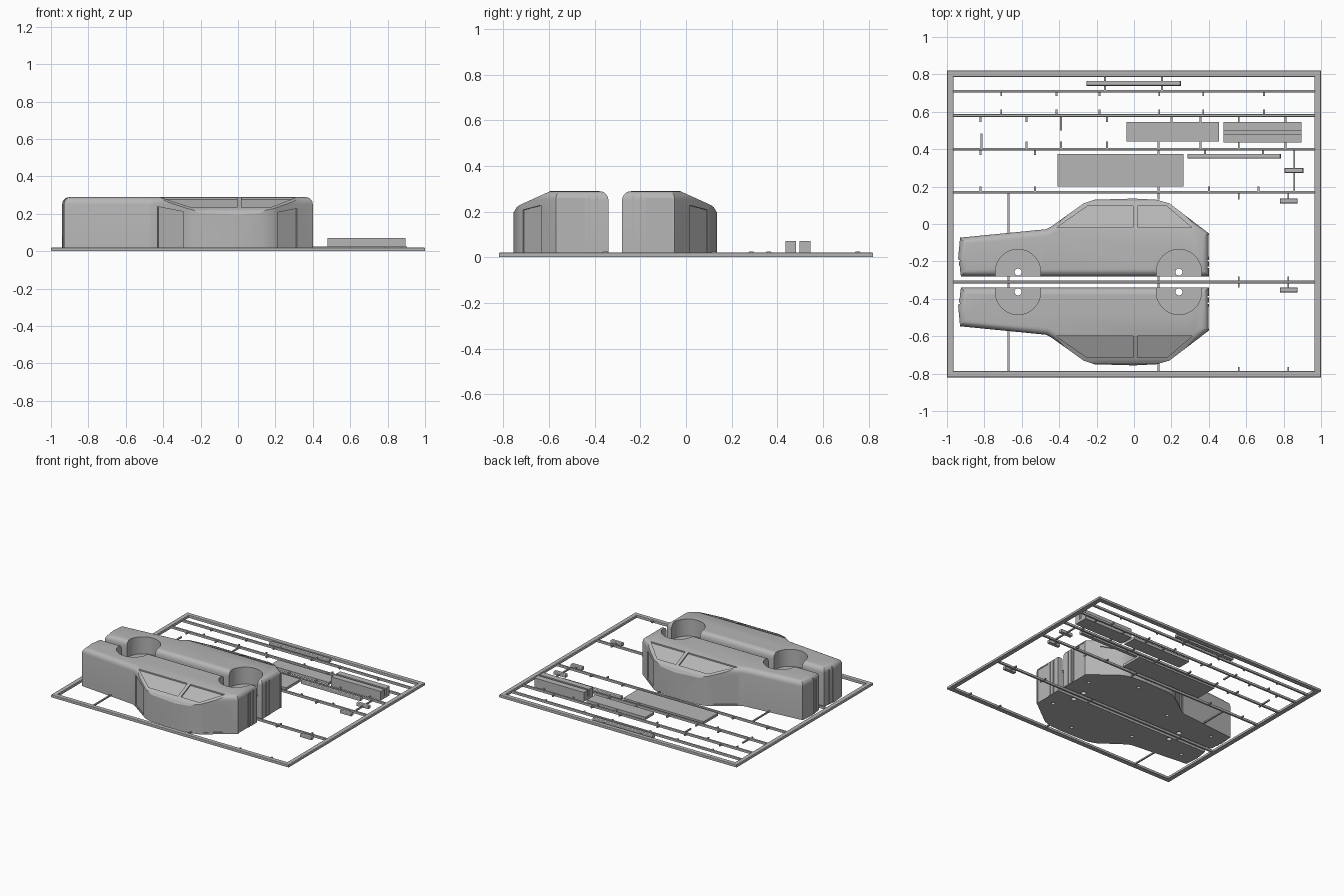
import bpy, bmesh, math
from mathutils import Vector

cube = bpy.data.objects.get("Cube")
if cube:
    bpy.data.objects.remove(cube)

grey = bpy.data.materials.new("kit_grey")
grey.use_nodes = True
grey.diffuse_color = (0.47, 0.47, 0.47, 1)
grey.node_tree.nodes["Principled BSDF"].inputs["Base Color"].default_value = (0.47, 0.47, 0.47, 1)


def finish(name, bm):
    bmesh.ops.recalc_face_normals(bm, faces=bm.faces)
    mesh = bpy.data.meshes.new(name)
    bm.to_mesh(mesh)
    bm.free()
    mesh.materials.append(grey)
    ob = bpy.data.objects.new(name, mesh)
    bpy.context.collection.objects.link(ob)
    return ob


def prism(name, pts, vec, top_bevel=0):
    """Polygon of 3D points pushed along a vector."""
    bm = bmesh.new()
    face = bm.faces.new([bm.verts.new(p) for p in pts])
    res = bmesh.ops.extrude_face_region(bm, geom=[face])["geom"]
    bmesh.ops.translate(bm, vec=vec, verts=[v for v in res if isinstance(v, bmesh.types.BMVert)])
    if top_bevel:
        rim = [e for e in res if isinstance(e, bmesh.types.BMEdge)]
        bmesh.ops.bevel(bm, geom=rim, offset=top_bevel, segments=5, profile=0.5,
                        affect='EDGES', clamp_overlap=False)
    return finish(name, bm)


def box(name, x0, x1, y0, y1, z0, z1, chamfer=0):
    pts = [(x0, y0, z0), (x1, y0, z0), (x1, y1, z0), (x0, y1, z0)]
    return prism(name, pts, (0, 0, z1 - z0), chamfer)


def disc(name, x, y, r, z0, z1, n=48):
    turn = [2 * math.pi * i / n for i in range(n)]
    return prism(name, [(x + r * math.cos(a), y + r * math.sin(a), z0) for a in turn], (0, 0, z1 - z0))


def carve(ob, tools):
    """Apply (operation, cutter) pairs and discard the cutters."""
    for op, cutter in tools:
        cutter.hide_render = True
        mod = ob.modifiers.new("cut", 'BOOLEAN')
        mod.operation, mod.solver, mod.object = op, 'EXACT', cutter
    deps = bpy.context.evaluated_depsgraph_get()
    mesh = bpy.data.meshes.new_from_object(ob.evaluated_get(deps))
    ob.modifiers.clear()
    ob.data = mesh
    for _, cutter in tools:
        bpy.data.objects.remove(cutter)


# Body half: side silhouette with a rounded rim, trimmed by the cabin slope
outline = [(-.925, -.28), (-.94, -.18), (-.93, -.073), (-.47, -.028), (-.44, -.012),
           (-.27, .11), (-.21, .13), (0, .136), (.12, .13), (.19, .11),
           (.40, -.05), (.40, -.28)]
body = prism("car_half_back", [(x, y, 0) for x, y in outline], (0, 0, .289), .038)
section = [(-.4, -.05), (-.4, .296), (-.04, .296), (.108, .229), (.122, .219),
           (.131, .203), (.16, .16), (.16, -.05)]
tools = [('INTERSECT', prism("section", [(-1.2, y, z) for y, z in section], (2, 0, 0)))]


def cut(ob):
    tools.append(('DIFFERENCE', ob))


# Side windows sunk into the cabin slope
def slope(y):
    return .278 - .453 * y - .010


for pane in ([(-.415, -.02), (-.005, -.02), (-.005, .095), (-.25, .095)],
             [(.02, -.02), (.31, -.02), (.175, .095), (.02, .095)]):
    cut(prism("pane", [(x, y, slope(y)) for x, y in pane], (0, 0, .1)))


# Windscreen and rear screen sunk into the slanted ends of the cabin
def screen(a, b, xs, tops):
    a, b = Vector((*a, 0)), Vector((*b, 0))
    out = Vector((-(b - a).y, (b - a).x, 0)).normalized()
    on = [a.lerp(b, (x - a.x) / (b.x - a.x)) - out * .007 for x in xs]
    up = Vector((0, 0, 1))
    pts = [on[0] + up * .012, on[1] + up * .012, on[1] + up * tops[1], on[0] + up * tops[0]]
    cut(prism("screen", pts, out * .06))


screen(outline[4], outline[5], (-.43, -.295), (.238, .212))
screen(outline[9], outline[10], (.21, .315), (.207, .228))

# Tail panel and bumper grooves
cut(box("tail_panel", .396, .5, -.175, -.06, -.1, .26))
for y in (-.20, -.235):
    cut(box("tail_groove", .394, .5, y, y + .008, -.1, .5))
    cut(box("nose_groove", -1, -.93, y, y + .008, -.1, .5))

# Wheel wells, axle holes and locating holes
for x in (-.62, .24):
    cut(disc("well", x, -.257, .121, .16, .5))
    cut(disc("axle_hole", x, -.257, .019, -.1, .3, 24))
for x, y in ((-.82, -.15), (-.4, -.12), (0, .05), (.31, -.12)):
    cut(disc("pin_hole", x, y, .013, -.1, .04, 16))
carve(body, tools)

# Mirrored half
other = bpy.data.objects.new("car_half_front", body.data.copy())
bpy.context.collection.objects.link(other)
bm = bmesh.new()
bm.from_mesh(other.data)
for v in bm.verts:
    v.co.y = -.62 - v.co.y
bmesh.ops.reverse_faces(bm, faces=bm.faces)
bm.to_mesh(other.data)
bm.free()

for ob in (body, other):
    bpy.ops.object.select_all(action='DESELECT')
    ob.select_set(True)
    bpy.context.view_layer.objects.active = ob
    bpy.ops.object.shade_smooth_by_angle(angle=math.radians(22))

# Outer frame
for s, side in ((-1, "front"), (1, "back")):
    y = sorted((s * .82, s * .785))
    box("frame_" + side, -1, 1, *y, 0, .02, .006)
for s, side in ((-1, "right"), (1, "left")):
    x = sorted((s, s * .965))
    box("frame_" + side, *x, -.815, .815, 0, .02, .006)

# Long runners
for i, y in enumerate((.71, .58, .4, .17, -.31)):
    box(f"runner_{i + 1}", -.97, .97, y - .007, y + .007, 0, .018, .004)

# Short gates: start, end, and the places where they repeat
gates = [(.685, .71, (-.71, -.415, -.185, .135, .37, .695)),
         (.58, .612, (-.71, -.415, -.185, .135, .37, .695)),
         (.545, .58, (-.82, -.575, -.145, .2, .355, .56, .81)),
         (.50, .58, (-.39,)),
         (.40, .485, (-.815,)),
         (.40, .44, (-.575, -.39, -.145, .13, .355, .56, .81)),
         (.37, .40, (-.82, -.53, .13, .38, .69)),
         (.17, .20, (-.82, -.53, .13, .4, .665)),
         (.17, .40, (.857,)),
         (.13, .17, (.13, .56, .825)),
         (-.34, -.28, (-.67, .13, .56, .825)),
         (-.80, -.765, (.56, .825)),
         (-.80, -.74, (.13,)),
         (-.80, -.57, (-.67,)),
         (-.06, .17, (-.67,)),
         (.71, .80, (-.155, .15))]
for y0, y1, xs in gates:
    for x in xs:
        box("gate", x - .005, x + .005, y0, y1, .004, .014)

# Flat plates and the twin rail channel
box("floor_plate", -.41, .265, .2, .375, 0, .02)
box("small_plate", -.04, .455, .44, .545, 0, .02)
box("channel_base", .478, .895, .44, .545, 0, .02)
box("channel_rail_front", .478, .895, .437, .482, 0, .07)
box("channel_rail_back", .478, .895, .498, .545, 0, .07)

# Rounded rods
for name, x0, x1, y in (("long_rod_back", -.255, .25, .752), ("long_rod", .285, .785, .362),
                        ("short_rod_back", .805, .905, .286), ("short_rod_middle", .78, .875, .123),
                        ("short_rod_front", .78, .875, -.353)):
    box(name, x0, x1, y - .013, y + .013, 0, .026, .008)
